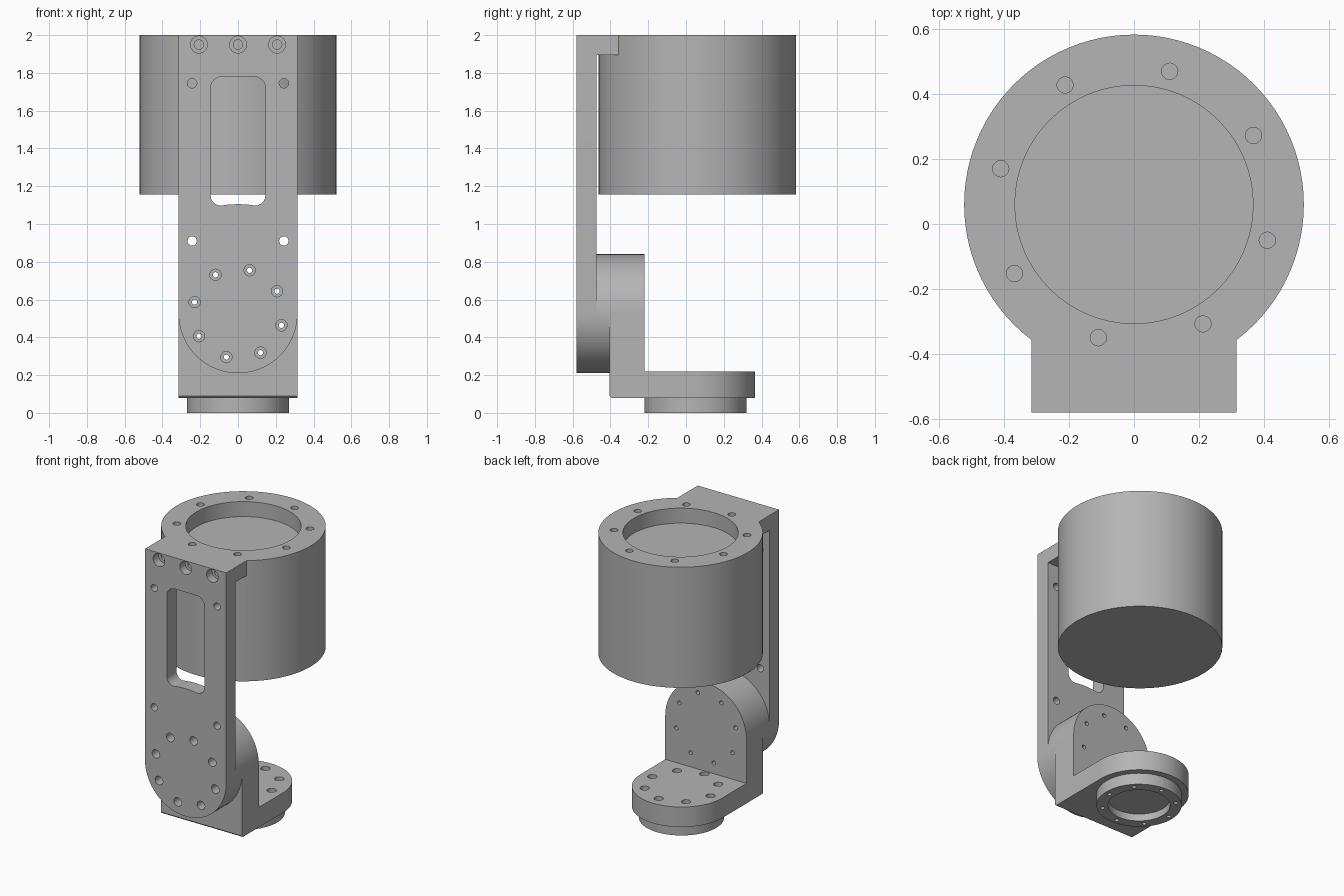
import bpy, bmesh
from math import sin, cos, pi, radians, sqrt
from mathutils import Vector

cube = bpy.data.objects.get("Cube")
if cube:
    bpy.data.objects.remove(cube, do_unlink=True)

metal = bpy.data.materials.new("satin grey metal")
GREY = (0.46, 0.46, 0.46, 1)
metal.diffuse_color = GREY
metal.use_nodes = True
metal.node_tree.nodes["Principled BSDF"].inputs["Base Color"].default_value = GREY

PIVOT_Z = 0.525   # height of the tilt joint
FOOT_Y = 0.05     # centre of the lower flange
DRUM_Y = 0.06     # centre of the drum
HALF = 0.315      # half width of arm and bracket


def arc(cx, cy, r, start, end, n):
    return [(cx + r * cos(radians(start + (end - start) * i / n)),
             cy + r * sin(radians(start + (end - start) * i / n))) for i in range(n + 1)]


def circle(cx, cy, r, n=24):
    return arc(cx, cy, r, 0, 360, n)[:-1]


def rect(x0, x1, y0, y1):
    return [(x0, y0), (x1, y0), (x1, y1), (x0, y1)]


def add_prism(bm, pts, axis, lo, hi):
    """Extrude a flat outline along y (outline in x, z), z (x, y) or x (y, z)."""
    place = {"y": lambda a, b: Vector((a, lo, b)),
             "z": lambda a, b: Vector((a, b, lo)),
             "x": lambda a, b: Vector((lo, a, b))}[axis]
    move = {"x": (1, 0, 0), "y": (0, 1, 0), "z": (0, 0, 1)}[axis]
    face = bm.faces.new([bm.verts.new(place(a, b)) for a, b in pts])
    top = bmesh.ops.extrude_face_region(bm, geom=[face])["geom"]
    bmesh.ops.translate(bm, vec=Vector(move) * (hi - lo),
                        verts=[v for v in top if isinstance(v, bmesh.types.BMVert)])


def solid(name, *prisms):
    bm = bmesh.new()
    for prism in prisms:
        add_prism(bm, *prism)
    bmesh.ops.recalc_face_normals(bm, faces=bm.faces)
    mesh = bpy.data.meshes.new(name)
    bm.to_mesh(mesh)
    bm.free()
    mesh.materials.append(metal)
    ob = bpy.data.objects.new(name, mesh)
    bpy.context.collection.objects.link(ob)
    return ob


def combine(ob, tool, operation):
    mod = ob.modifiers.new(operation, "BOOLEAN")
    mod.operation, mod.solver, mod.object = operation, "EXACT", tool
    mod.use_self = True
    activate(ob)
    bpy.ops.object.modifier_apply(modifier=mod.name)
    bpy.data.objects.remove(tool, do_unlink=True)


def activate(ob):
    bpy.ops.object.select_all(action="DESELECT")
    ob.select_set(True)
    bpy.context.view_layer.objects.active = ob


def finish(ob):
    activate(ob)
    bpy.ops.object.shade_smooth_by_angle(angle=radians(30))


def bolt_ring(cx, cy, ring, r, first, axis, lo, hi, n=16):
    """Eight round holes on a bolt circle."""
    spots = arc(cx, cy, ring, first, first + 315, 7)
    return [(circle(x, y, r, n), axis, lo, hi) for x, y in spots]


# Arm plate with a rounded lower end
arm = solid("drum_and_arm",
            ([(HALF, 2), (-HALF, 2)] + arc(0, PIVOT_Z, HALF, 180, 360, 40),
             "y", -0.58, -0.475))

# Top block and drum joined to the arm
combine(arm, solid("block", (rect(-HALF, HALF, -0.58, -0.356), "z", 1.895, 2)), "UNION")
combine(arm, solid("drum", (circle(0, DRUM_Y, 0.522, 96), "z", 1.155, 2)), "UNION")

# Drum recess and its bolt holes
combine(arm, solid("recess", (circle(0, DRUM_Y, 0.366, 64), "z", 1.895, 2.1),
                   *bolt_ring(0, DRUM_Y, 0.424, 0.025, 75, "z", 1.9, 2.1)), "DIFFERENCE")

# Long window, its lower edge following the joint
sill = [(x, PIVOT_Z + sqrt(0.58 ** 2 - x * x)) for x in (-0.07, -0.035, 0, 0.035, 0.07)]
window = (arc(0.085, 1.72, 0.06, 0, 90, 8) + arc(-0.085, 1.72, 0.06, 90, 180, 8)
          + arc(-0.09, 1.152, 0.055, 180, 270, 8) + sill
          + arc(0.09, 1.152, 0.055, 270, 360, 8))
combine(arm, solid("window", (window, "y", -0.7, -0.465)), "DIFFERENCE")

# Arm holes: side holes and joint counterbores, then stepped top screws
side_holes = [(circle(sx * 0.243, z, 0.025), "y", -0.7, -0.47)
              for sx in (-1, 1) for z in (0.91, 1.745)]
combine(arm, solid("holes", *side_holes,
                   *bolt_ring(0, PIVOT_Z, 0.238, 0.03, 75, "y", -0.7, -0.51)), "DIFFERENCE")
combine(arm, solid("bores", *bolt_ring(0, PIVOT_Z, 0.238, 0.014, 75, "y", -0.6, -0.4)),
        "DIFFERENCE")
for radius, depth in ((0.045, -0.52), (0.025, -0.4)):
    combine(arm, solid("screws", *[(circle(x, 1.95, radius), "y", -0.7, depth)
                                   for x in (-0.207, 0, 0.207)]), "DIFFERENCE")
finish(arm)

# Joint disc between arm and bracket
disc = solid("joint_disc", (circle(0, PIVOT_Z, HALF, 80), "y", -0.475, -0.405))
combine(disc, solid("bores", *bolt_ring(0, PIVOT_Z, 0.238, 0.014, 75, "y", -0.6, -0.3)),
        "DIFFERENCE")
finish(disc)

# Right-angle bracket: upright plate with round top, flat plate with round end
bracket = solid("angle_bracket",
                ([(-HALF, 0.08), (HALF, 0.08)] + arc(0, PIVOT_Z, HALF, 0, 180, 40),
                 "y", -0.405, -0.22))
combine(bracket, solid("flat", ([(-HALF, -0.405), (HALF, -0.405)]
                                + arc(0, FOOT_Y, HALF, 0, 180, 40), "z", 0.08, 0.22)), "UNION")
# Small chamfer along the lower front edge
combine(bracket, solid("chamfer", ([(-0.42, 0.06), (-0.375, 0.06), (-0.42, 0.105)],
                                   "x", -1, 1)), "DIFFERENCE")
combine(bracket, solid("bores", *bolt_ring(0, PIVOT_Z, 0.238, 0.014, 75, "y", -0.6, -0.1),
                       *bolt_ring(0, FOOT_Y, 0.235, 0.03, 87, "z", 0.13, 0.4)), "DIFFERENCE")
combine(bracket, solid("bores", *bolt_ring(0, FOOT_Y, 0.235, 0.014, 87, "z", 0, 0.2)),
        "DIFFERENCE")
finish(bracket)

# Round foot flange with a shallow recess underneath
foot = solid("foot_flange", (circle(0, FOOT_Y, 0.27, 80), "z", 0, 0.08))
combine(foot, solid("recess", (circle(0, FOOT_Y, 0.197, 64), "z", -0.1, 0.05),
                    *bolt_ring(0, FOOT_Y, 0.235, 0.014, 87, "z", -0.1, 0.2)), "DIFFERENCE")
finish(foot)
